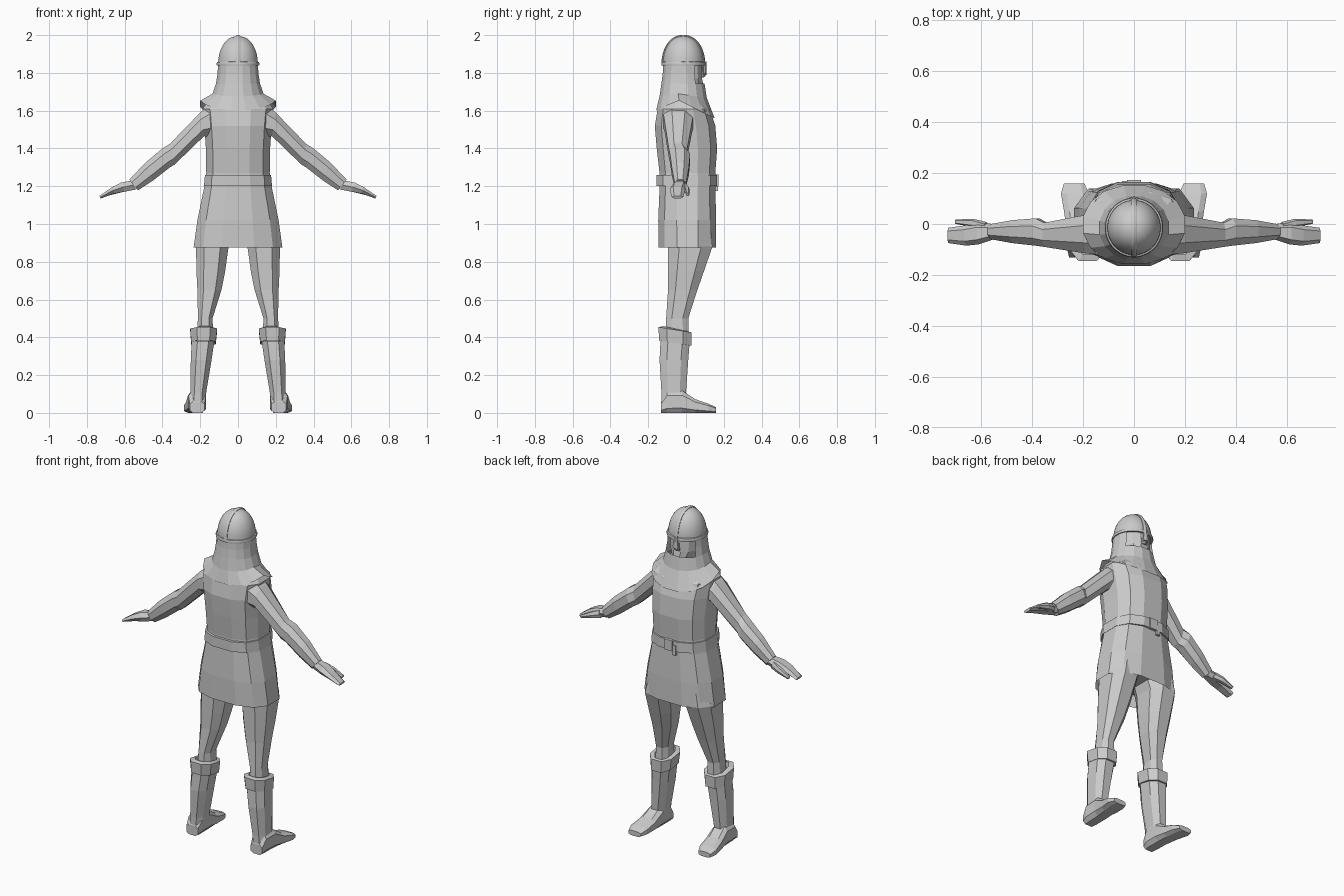
import bpy, bmesh, math
from mathutils import Vector

if "Cube" in bpy.data.objects:
    bpy.data.objects.remove(bpy.data.objects["Cube"])

grey = bpy.data.materials.new("plain grey")
grey.diffuse_color = (0.6, 0.6, 0.6, 1)
grey.use_nodes = True
grey.node_tree.nodes["Principled BSDF"].inputs["Base Color"].default_value = grey.diffuse_color


def ring(c, u, v, n=8, p=2.5):
    """Closed cross-section around c spanned by half-axes u and v; p sets boxiness."""
    pts = []
    for i in range(n):
        a = 2 * math.pi * (i + 0.5) / n
        pts.append([math.copysign(abs(f) ** (2 / p), f) for f in (math.cos(a), math.sin(a))])
    mu, mv = max(q[0] for q in pts), max(q[1] for q in pts)
    return [Vector(c) + Vector(u) * (q[0] / mu) + Vector(v) * (q[1] / mv) for q in pts]


def box_ring(x0, x1, y0, y1, z, n=8, p=2.5, tilt=0):
    """Level section from its extents; tilt raises the +y side."""
    return ring(((x0 + x1) / 2, (y0 + y1) / 2, z), ((x1 - x0) / 2, 0, 0),
                (0, (y1 - y0) / 2, tilt), n, p)


def make(name, bm, mirror=False, smooth=False):
    bmesh.ops.recalc_face_normals(bm, faces=bm.faces)
    me = bpy.data.meshes.new(name)
    bm.to_mesh(me)
    bm.free()
    me.materials.append(grey)
    ob = bpy.data.objects.new(name, me)
    bpy.context.collection.objects.link(ob)
    if mirror:
        ob.modifiers.new("mirror", 'MIRROR').use_mirror_merge = False
    if smooth:
        bpy.context.view_layer.objects.active = ob
        ob.select_set(True)
        bpy.ops.object.shade_smooth_by_angle(angle=math.radians(40))
        ob.select_set(False)
    return ob


def loft(name, rings, mirror=False, start=True, end=True, smooth=False, drop=None):
    bm = bmesh.new()
    vs = [[bm.verts.new(p) for p in r] for r in rings]
    n = len(rings[0])
    for a, b in zip(vs, vs[1:]):
        for i in range(n):
            bm.faces.new((a[i], a[(i + 1) % n], b[(i + 1) % n], b[i]))
    if start:
        bm.faces.new(vs[0])
    if end:
        bm.faces.new(vs[-1])
    if drop:
        bad = [f for f in bm.faces if drop(f.calc_center_median())]
        bmesh.ops.delete(bm, geom=bad, context='FACES')
    return make(name, bm, mirror, smooth)


# Tunic: half width, back, front, height
tunic = [(.235, -.145, .16, .875), (.215, -.147, .16, 1.02), (.18, -.14, .155, 1.19),
         (.168, -.14, .155, 1.27), (.17, -.155, .165, 1.4), (.178, -.165, .155, 1.52),
         (.188, -.15, .125, 1.61), (.15, -.12, .08, 1.66)]
loft("tunic", [box_ring(-w, w, a, b, z, 12, 2.6) for w, a, b, z in tunic], start=False)
loft("pelvis", [box_ring(-.2, .2, -.11, .13, .93, 12), box_ring(-.19, .19, -.11, .13, 1.05, 12)])

# Belt with buckle and strap end
loft("belt", [box_ring(-w, w, -.15 - d, .16 + d, z, 12, 2.6) for w, d, z in
              [(.172, -.015, 1.2), (.18, .005, 1.2), (.175, .005, 1.26), (.165, -.015, 1.26)]],
     start=False, end=False)
loft("buckle", [ring((0, y, 1.23), (.027, 0, 0), (0, 0, .032), 4, 2) for y in (.15, .172)])
loft("strap_end", [ring((-.035, y, 1.205), (.012, 0, 0), (0, 0, .03), 4, 2) for y in (.15, .169)])

# Arms: upper edge, lower edge, back, front
arm = [(.15, 1.63, .14, 1.46, -.12, .04), (.2, 1.59, .18, 1.465, -.115, .035),
       (.36, 1.425, .335, 1.315, -.09, .005), (.40, 1.40, .36, 1.30, -.085, .022),
       (.49, 1.325, .45, 1.23, -.075, .015), (.575, 1.235, .53, 1.178, -.06, 0)]
loft("arm", [ring(((a + c) / 2, (y0 + y1) / 2, (b + d) / 2), ((a - c) / 2, 0, (b - d) / 2),
                  (0, (y1 - y0) / 2, 0), 8, 2.2) for a, b, c, d, y0, y1 in arm], True)

# Hands and thumbs: x, z, half thickness, back, front
hand = [(.55, 1.207, .024, -.06, 0), (.61, 1.195, .024, -.08, .005),
        (.66, 1.178, .017, -.085, -.005), (.73, 1.142, .007, -.075, -.015)]
thumb = [(.58, 1.197, .02, -.03, .008), (.63, 1.182, .016, -.012, .02),
         (.70, 1.155, .008, 0, .018)]
for name, rows in (("hand", hand), ("thumb", thumb)):
    loft(name, [ring((x, (a + b) / 2, z), (.4 * t, 0, t), (0, (b - a) / 2, 0), 6, 2.5)
                for x, z, t, a, b in rows], True)

# Legs, boot shafts and slanted cuffs
loft("leg", [box_ring(*r) for r in [
    (.01, .2, -.09, .13, 1.0), (.05, .222, -.095, .14, .88), (.068, .22, -.095, .095, .75),
    (.088, .215, -.095, .06, .65), (.135, .212, -.105, .012, .5), (.13, .22, -.11, .015, .4)]], True)
loft("boot_shaft", [box_ring(*r) for r in [
    (.125, .245, -.135, .02, .38), (.14, .25, -.14, .012, .28), (.168, .252, -.13, 0, .11),
    (.172, .258, -.13, -.01, .03)]], True)
loft("boot_cuff", [box_ring(x0, x1, y0, y1, z, 8, 2.5, -.014) for x0, x1, y0, y1, z in [
    (.13, .235, -.125, .01, .37), (.118, .248, -.142, .028, .37), (.11, .253, -.146, .03, .44),
    (.135, .225, -.12, .01, .445)]], True, False, False)

# Feet: inner, outer, y, height
foot = [(.178, .255, -.132, .06), (.17, .262, -.10, .115), (.17, .265, -.02, .118),
        (.172, .275, .05, .072), (.178, .287, .12, .048), (.195, .275, .16, .03)]
loft("foot", [ring(((a + b) / 2, y, h / 2), ((b - a) / 2, 0, 0), (0, 0, h / 2), 8, 3.2)
              for a, b, y, h in foot], True)

# Hood with a face opening and a hem that dips at front and back
hood = [box_ring(-w, w, a, b, z, 16, 2.1) for w, a, b, z in [
    (.105, -.12, .088, 1.86), (.108, -.123, .09, 1.80), (.116, -.13, .098, 1.745),
    (.135, -.14, .11, 1.69), (.2, -.158, .152, 1.655)]]
for r, k in ((hood[-1], 1), (hood[-2], .3)):
    for p in r:
        p.z -= k * (max(0, p.y + .04) * .5 + max(0, -.04 - p.y) * .45)
loft("hood", hood, start=False, end=False,
     drop=lambda c: c.z > 1.745 and c.y > .045)

# Face, nose and chin inside the opening
loft("face", [box_ring(-w, w, -.09, f, z, 12, 2.2) for w, f, z in [
    (.05, .06, 1.69), (.062, .092, 1.735), (.08, .085, 1.77), (.086, .08, 1.86)]])
loft("nose", [box_ring(-w, w, .06, f, z, 6, 2) for w, f, z in [
    (.018, .094, 1.775), (.018, .103, 1.785), (.009, .088, 1.84)]])

# Helmet bowl: smooth dome of lofted rings
CY, RX, RY, Z0, H = -.014, .105, .108, 1.85, .145
dome = []
for i in range(9):
    t = math.radians(i * 10.6)
    c = math.cos(t) ** .9
    dome.append(box_ring(-RX * c, RX * c, CY - RY * c, CY + RY * c, Z0 + H * math.sin(t), 32, 2))
loft("helmet_bowl", dome, smooth=True)
loft("helmet_rim", [box_ring(-RX - d, RX + d, CY - RY - d, CY + RY + d, z, 32, 2) for d, z in [
    (-.005, 1.84), (.007, 1.84), (.009, 1.848), (.006, 1.857), (-.003, 1.86)]],
     start=False, end=False, smooth=True)

# Helmet crest running from back rim over the top to the front
crest = []
for i in range(25):
    t = math.pi * i / 24
    c, s = math.cos(t), math.sin(t)
    d = Vector((0, c, s))
    crest.append(ring((0, CY + RY * math.copysign(abs(c) ** .9, c), Z0 + H * s - .002),
                      (.012, 0, 0), d * .008, 8, 2))
loft("helmet_crest", crest, smooth=True)

# Nose guard
loft("nose_guard", [box_ring(-w, w, .09, .108, z, 6, 2) for w, z in [
    (.013, 1.86), (.014, 1.83), (.018, 1.80), (.012, 1.79)]])
